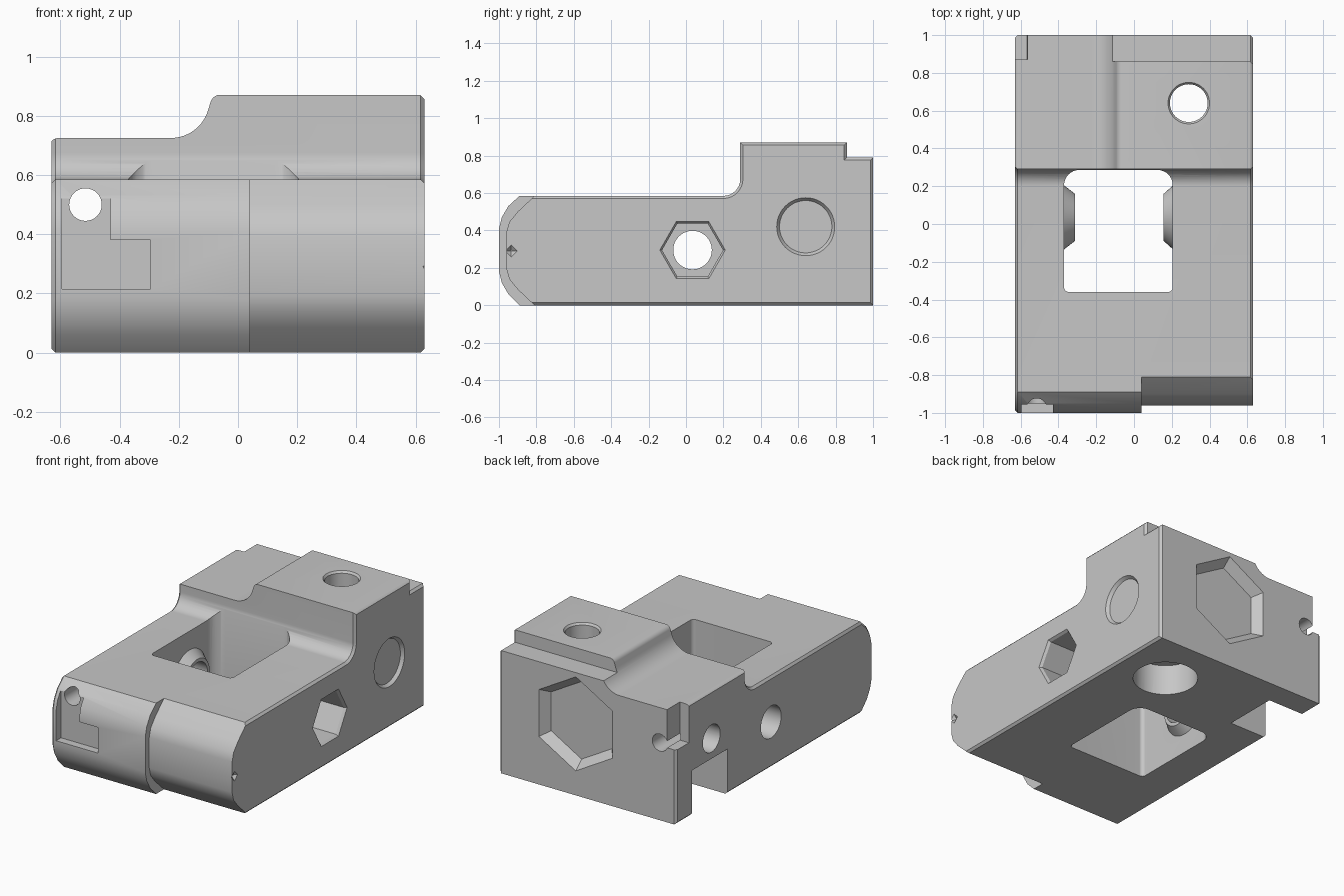
import bpy, bmesh, math
from mathutils import Vector, Matrix

old = bpy.data.objects.get("Cube")
if old:
    bpy.data.objects.remove(old, do_unlink=True)

grey = bpy.data.materials.new("plain_grey")
grey.use_nodes = True
grey.diffuse_color = (0.57, 0.57, 0.57, 1)
grey.node_tree.nodes["Principled BSDF"].inputs["Base Color"].default_value = (0.57, 0.57, 0.57, 1)


def finish(bm, name):
    bmesh.ops.recalc_face_normals(bm, faces=bm.faces)
    mesh = bpy.data.meshes.new(name)
    bm.to_mesh(mesh)
    bm.free()
    mesh.materials.append(grey)
    ob = bpy.data.objects.new(name, mesh)
    bpy.context.collection.objects.link(ob)
    return ob


def rounded(corners, steps=10):
    """Outline with an arc at every corner that has a third value, its radius."""
    out = []
    for i, c in enumerate(corners):
        p = Vector(c[:2])
        if len(c) < 3:
            out.append(p)
            continue
        a = (Vector(corners[i - 1][:2]) - p).normalized()
        b = (Vector(corners[(i + 1) % len(corners)][:2]) - p).normalized()
        half = math.acos(a.dot(b)) / 2
        centre = p + (a + b).normalized() * (c[2] / math.sin(half))
        start = p + a * (c[2] / math.tan(half)) - centre
        end = p + b * (c[2] / math.tan(half)) - centre
        for k in range(steps + 1):
            out.append(centre + start.lerp(end, k / steps).normalized() * c[2])
    return out


def inset(outline, d):
    """Move a counter-clockwise outline inwards by d."""
    out = []
    for i, p in enumerate(outline):
        e = (p - outline[i - 1]).normalized()
        f = (outline[(i + 1) % len(outline)] - p).normalized()
        n, m = Vector((-e.y, e.x)), Vector((-f.y, f.x))
        out.append(p + (n + m) * (d / (1 + n.dot(m))))
    return out


def prism(name, axis, outline, lo, hi, chamfer=0):
    place = {"x": lambda u, v, w: (w, u, v),
             "y": lambda u, v, w: (u, w, v),
             "z": lambda u, v, w: (u, v, w)}[axis]
    layers = [(outline, lo), (outline, hi)]
    if chamfer:
        small = inset(outline, chamfer)
        layers = [(small, lo), (outline, lo + chamfer), (outline, hi - chamfer), (small, hi)]
    bm = bmesh.new()
    rings = [[bm.verts.new(place(u, v, w)) for u, v in shape] for shape, w in layers]
    bm.faces.new(rings[0])
    bm.faces.new(rings[-1])
    for low, high in zip(rings, rings[1:]):
        for i in range(len(low)):
            bm.faces.new((low[i - 1], low[i], high[i], high[i - 1]))
    return finish(bm, name)


def taper(name, start, end, r1, r2, sides=48, roll=0):
    a, b = Vector(start), Vector(end)
    turn = (b - a).to_track_quat("Z", "Y").to_matrix().to_4x4()
    bm = bmesh.new()
    bmesh.ops.create_cone(bm, cap_ends=True, segments=sides, radius1=r1, radius2=r2,
                          depth=(b - a).length,
                          matrix=Matrix.Translation((a + b) / 2) @ turn @ Matrix.Rotation(roll, 4, "Z"))
    return finish(bm, name)


def combine(ob, tool, operation="DIFFERENCE"):
    mod = ob.modifiers.new("combine", "BOOLEAN")
    mod.operation, mod.solver, mod.object = operation, "EXACT", tool
    bpy.context.view_layer.objects.active = ob
    bpy.ops.object.modifier_apply(modifier=mod.name)
    bpy.data.objects.remove(tool, do_unlink=True)


# Main block: side silhouette crossed with the front silhouette
nose = [(-0.89, 0.585), (-0.95, 0.53), (-0.985, 0.47), (-1, 0.41),
        (-1, 0.18), (-0.985, 0.12), (-0.95, 0.06), (-0.89, 0)]
body = prism("clamp_body", "x", rounded(nose + [
    (1, 0), (1, 0.79), (0.86, 0.79), (0.86, 0.87), (0.29, 0.87), (0.29, 0.585, 0.09)]),
    -0.63, 0.63, 0.014)
combine(body, prism("front_silhouette", "y", rounded([
    (-0.64, -0.1), (0.64, -0.1), (0.64, 0.871, 0.035), (-0.085, 0.871, 0.035),
    (-0.13, 0.725, 0.13), (-0.64, 0.725, 0.035)]), -1.2, 1.2), "INTERSECT")

# Set the left half of the nose back
combine(body, prism("nose_cut", "x", [
    (-0.757, 0.635), (-0.81, 0.585), (-0.9, 0.5), (-0.945, 0.445), (-0.96, 0.39),
    (-0.96, 0.195), (-0.945, 0.14), (-0.9, 0.085), (-0.81, 0), (-0.757, -0.05),
    (-1.2, -0.05), (-1.2, 0.635)], 0.04, 0.8))

# Central window through the block, with a raised ring on both inner walls
combine(body, prism("window_cut", "z", rounded([
    (-0.37, -0.36, 0.025), (0.205, -0.36, 0.025), (0.205, 0.286, 0.08), (-0.37, 0.286, 0.08)]), -0.2, 1.2))
for wall, tip in ((-0.39, -0.313), (0.225, 0.157)):
    combine(body, taper("bearing_ring", (wall, 0.035, 0.295), (tip, 0.035, 0.295), 0.185, 0.125), "UNION")

# Axle hole with nut pocket
combine(body, taper("axle_hole", (-0.8, 0.035, 0.295), (0.8, 0.035, 0.295), 0.103, 0.103))
combine(body, taper("nut_pocket", (0.42, 0.035, 0.295), (0.8, 0.035, 0.295), 0.163, 0.163, 6, math.pi / 6))
combine(body, taper("nut_chamfer", (0.61, 0.035, 0.295), (0.65, 0.035, 0.295), 0.16, 0.19, 6, math.pi / 6))

# Rear cross bolt hole with counterbore
combine(body, taper("cross_hole", (-0.8, 0.64, 0.42), (0.8, 0.64, 0.42), 0.088, 0.088))
combine(body, taper("cross_counterbore", (0.42, 0.64, 0.42), (0.8, 0.64, 0.42), 0.147, 0.147))
combine(body, taper("cross_chamfer", (0.61, 0.64, 0.42), (0.65, 0.64, 0.42), 0.14, 0.17))

# Upright bolt hole with counterbore below
combine(body, taper("upright_hole", (0.29, 0.64, -0.2), (0.29, 0.64, 1.1), 0.1, 0.1))
combine(body, taper("upright_counterbore", (0.29, 0.64, -0.2), (0.29, 0.64, 0.2), 0.195, 0.195))
combine(body, taper("upright_chamfer", (0.29, 0.64, 0.85), (0.29, 0.64, 0.89), 0.095, 0.125))

# Long cable hole, stepped recess on the nose and notch at the back corner
combine(body, taper("cable_hole", (-0.515, -1.2, 0.5), (-0.515, 1.2, 0.5), 0.055, 0.055, 32))
combine(body, prism("nose_recess", "y", [
    (-0.595, 0.215), (-0.295, 0.215), (-0.295, 0.38), (-0.43, 0.38),
    (-0.43, 0.52), (-0.595, 0.52)], -1.2, -0.95))
combine(body, prism("corner_notch", "z", [
    (-0.8, 0.87), (-0.565, 0.87), (-0.565, 1.2), (-0.8, 1.2)], 0.48, 1.1))

# Slot under the right side
combine(body, prism("under_slot", "z", [
    (-0.8, 0.48), (-0.36, 0.48), (-0.36, 0.84), (-0.8, 0.84)], -0.2, 0.29))

# Tapered six-sided recess on the back, small dimple on the nose side
combine(body, taper("back_recess", (0.085, 0.94, 0.46), (0.085, 1.02, 0.46), 0.25, 0.32, 6))
combine(body, taper("side_dimple", (0.61, -0.935, 0.29), (0.64, -0.935, 0.29), 0.005, 0.045, 4))

# Smooth curved walls, keep edges crisp
bpy.ops.object.select_all(action="DESELECT")
body.select_set(True)
bpy.context.view_layer.objects.active = body
bpy.ops.object.shade_smooth_by_angle(angle=math.radians(30))
